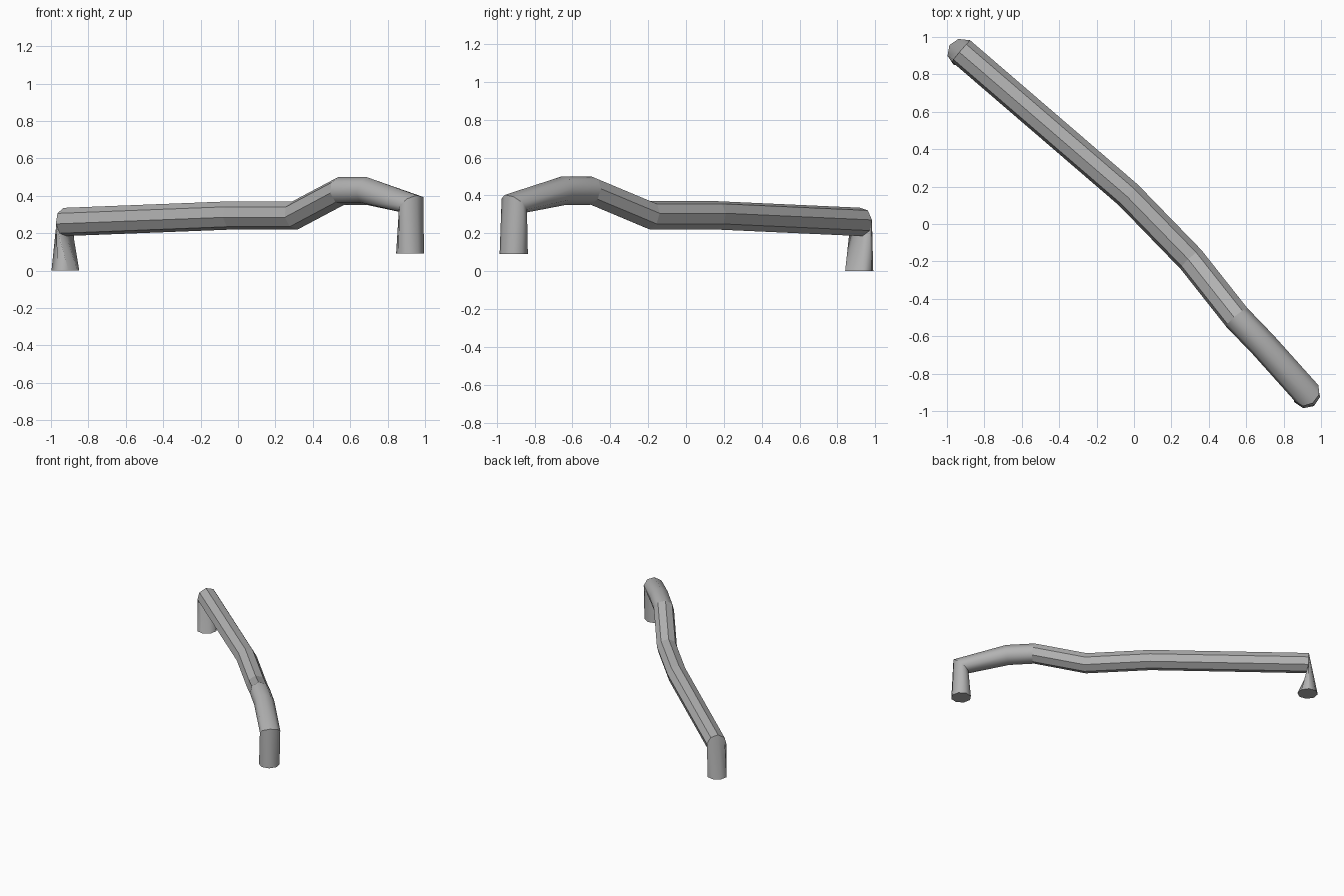
import bpy
import bmesh
from math import cos, sin, tau, radians
from mathutils import Vector

cube = bpy.data.objects.get("Cube")
if cube:
    bpy.data.objects.remove(cube, do_unlink=True)

RADIUS = 0.076
SIDES = 8
PHASE = radians(-8)
UP = Vector((0, 0, 1))

# Centre line of the bent pipe, from one foot to the other
path = [Vector(p) for p in (
    (-0.923, 0.915, 0), (-0.925, 0.925, 0.26), (-0.03, 0.155, 0.295),
    (0.305, -0.19, 0.295), (0.55, -0.5, 0.425), (0.69, -0.645, 0.425),
    (0.925, -0.907, 0.355), (0.92, -0.91, 0.09))]
last = len(path) - 1


def direction(i):
    return (path[i + 1] - path[i]).normalized()


def ring_normal(i):
    if i == 0:
        return UP
    if i == last:
        return -UP
    if i == 1:  # square-cut end above the first leg
        return direction(1)
    return (direction(i - 1) + direction(i)).normalized()


def make_ring(bm, i):
    # Sideways axis stays level, so the pipe does not twist
    first = min(max(i - 1, 1), last - 2)
    final = max(min(i + 1, last - 1), 2)
    run = path[final] - path[first]
    side = run.cross(UP).normalized()
    top = side.cross(ring_normal(i)).normalized()
    angles = [PHASE + tau * k / SIDES for k in range(SIDES)]
    return [bm.verts.new(path[i] + RADIUS * (side * cos(a) + top * sin(a)))
            for a in angles]


# Pipe skin with capped feet
bm = bmesh.new()
rings = [make_ring(bm, i) for i in range(len(path))]
for i in range(last):
    for k in range(SIDES):
        n = (k + 1) % SIDES
        face = bm.faces.new((rings[i][k], rings[i][n],
                             rings[i + 1][n], rings[i + 1][k]))
        # Legs and raised end are rounded, the long run is faceted
        face.smooth = i == 0 or i >= 4
bm.faces.new(rings[0])
bm.faces.new(rings[-1])
bmesh.ops.recalc_face_normals(bm, faces=bm.faces)

# Keep crisp edges at the feet and at both leg corners
for i in (0, 1, last - 1, last):
    for k in range(SIDES):
        bm.edges.get((rings[i][k], rings[i][(k + 1) % SIDES])).smooth = False

mesh = bpy.data.meshes.new("bent_pipe")
bm.to_mesh(mesh)
bm.free()
pipe = bpy.data.objects.new("bent_pipe", mesh)
bpy.context.collection.objects.link(pipe)

# Plain grey metal
grey = bpy.data.materials.new("plain_grey")
grey.use_nodes = True
colour = (0.45, 0.45, 0.45, 1)
grey.diffuse_color = colour
grey.node_tree.nodes["Principled BSDF"].inputs["Base Color"].default_value = colour
mesh.materials.append(grey)
